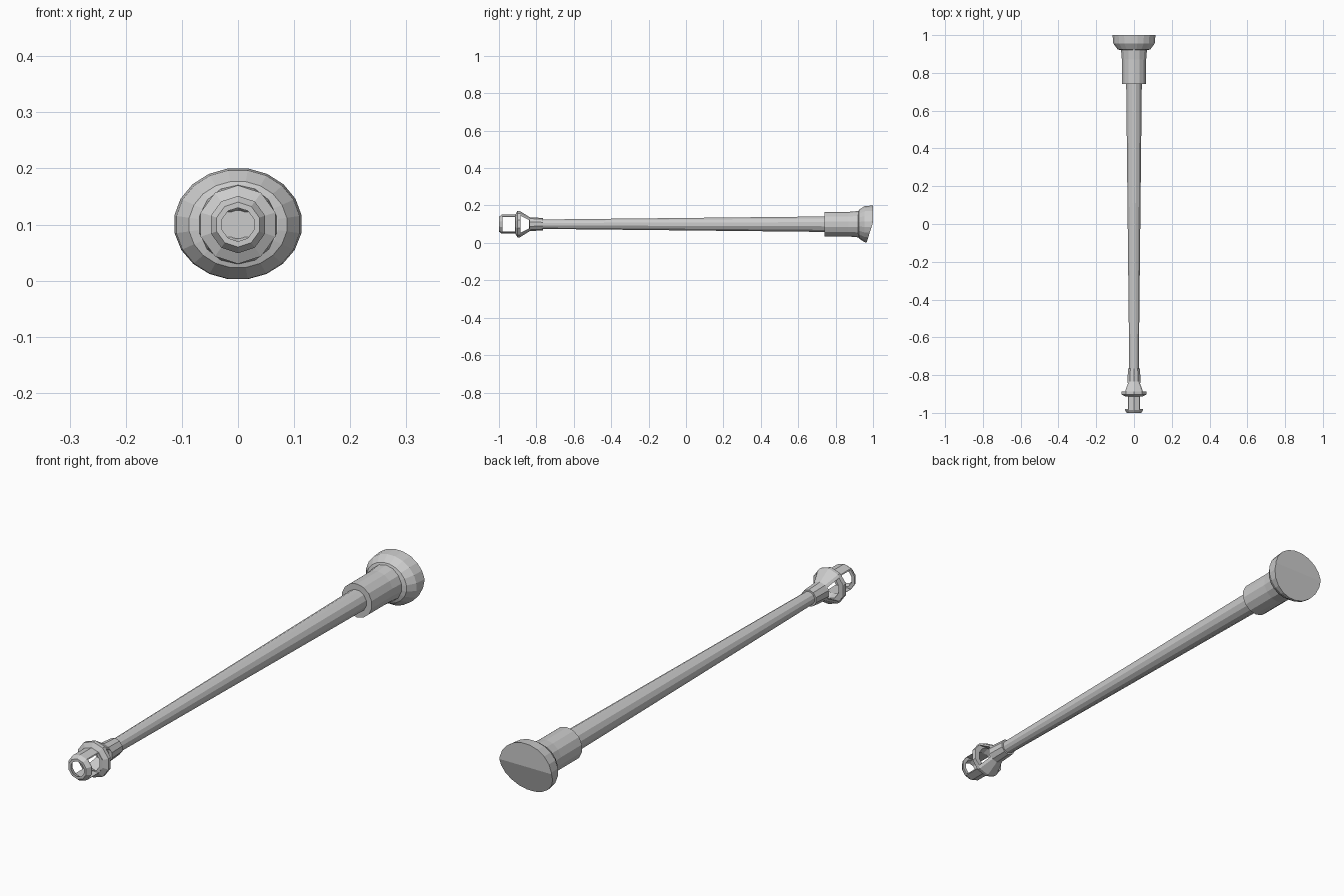
import bpy, bmesh, math
from mathutils import Vector

if "Cube" in bpy.data.objects:
    bpy.data.objects.remove(bpy.data.objects["Cube"])

AXIS_Z = 0.1


def finish(name, bm):
    bmesh.ops.recalc_face_normals(bm, faces=bm.faces)
    mesh = bpy.data.meshes.new(name)
    bm.to_mesh(mesh)
    bm.free()
    obj = bpy.data.objects.new(name, mesh)
    bpy.context.collection.objects.link(obj)
    return obj


def lathe(profile, sides, hollow=False, sx=1.0, sz=1.0):
    """Revolve (radius, y) points about the long axis; hollow closes the profile loop."""
    bm = bmesh.new()
    rings = []
    for r, y in profile:
        angles = [2 * math.pi * (i + 0.5) / sides for i in range(sides)]
        rings.append([bm.verts.new((r * sx * math.cos(a), y, AXIS_Z + r * sz * math.sin(a)))
                      for a in angles])
    pairs = list(zip(rings, rings[1:]))
    if hollow:
        pairs.append((rings[-1], rings[0]))
    else:
        bm.faces.new(rings[0])
        bm.faces.new(rings[-1])
    for a, b in pairs:
        for i in range(sides):
            j = (i + 1) % sides
            bm.faces.new((a[i], a[j], b[j], b[i]))
    return bm


def side_cutter(name, y0, y1, h0, h1):
    """Prism running across x, with half-height h0 at y0 and h1 at y1."""
    bm = bmesh.new()
    outline = [(y0, -h0), (y1, -h1), (y1, h1), (y0, h0)]
    ends = [[bm.verts.new((x, y, AXIS_Z + h)) for y, h in outline] for x in (-0.2, 0.2)]
    bm.faces.new(ends[0])
    bm.faces.new(ends[1])
    for i in range(4):
        j = (i + 1) % 4
        bm.faces.new((ends[0][i], ends[0][j], ends[1][j], ends[1][i]))
    obj = finish(name, bm)
    obj.hide_render = True
    return obj


# Tapered shaft
finish("shaft", lathe([(0.026, -0.84), (0.026, -0.77), (0.043, 0.76)], 12))

# Rear collar
finish("collar", lathe([(0.066, 0.74), (0.066, 0.87), (0.072, 0.94)], 14))

# Rear plate: oval flared disc, lower half of the back face sloped forward
bm = lathe([(0.072, 0.92), (0.088, 0.925), (0.111, 0.955), (0.115, 1.0)], 20, sz=0.88)
upper = Vector((0, 1.0, AXIS_Z + 0.01))
lower = Vector((0, 0.965, 0.0))
d = lower - upper
normal = Vector((0, -d.z, d.y))
cut = bmesh.ops.bisect_plane(bm, geom=bm.verts[:] + bm.edges[:] + bm.faces[:],
                             plane_co=upper, plane_no=normal, clear_outer=True)
edges = [e for e in cut["geom_cut"] if isinstance(e, bmesh.types.BMEdge)]
bmesh.ops.holes_fill(bm, edges=[e for e in bm.edges if e.is_boundary], sides=0)
finish("rear_plate", bm)

# Vented front head, hollow up to the shaft end
head = finish("vented_head", lathe([
    (0.040, -1.0), (0.051, -0.985), (0.051, -0.912), (0.070, -0.902), (0.070, -0.888),
    (0.037, -0.835), (0.033, -0.765), (0.024, -0.765), (0.024, -0.835), (0.048, -0.888),
    (0.038, -0.915), (0.038, -0.978), (0.030, -1.0)], 10, hollow=True))

# Side windows cut right through the head
for cutter in (side_cutter("front_window_cutter", -0.980, -0.914, 0.038, 0.038),
               side_cutter("rear_window_cutter", -0.886, -0.838, 0.046, 0.022)):
    mod = head.modifiers.new("window", "BOOLEAN")
    mod.operation = "DIFFERENCE"
    mod.solver = "EXACT"
    mod.object = cutter
    cutter.hide_set(True)
